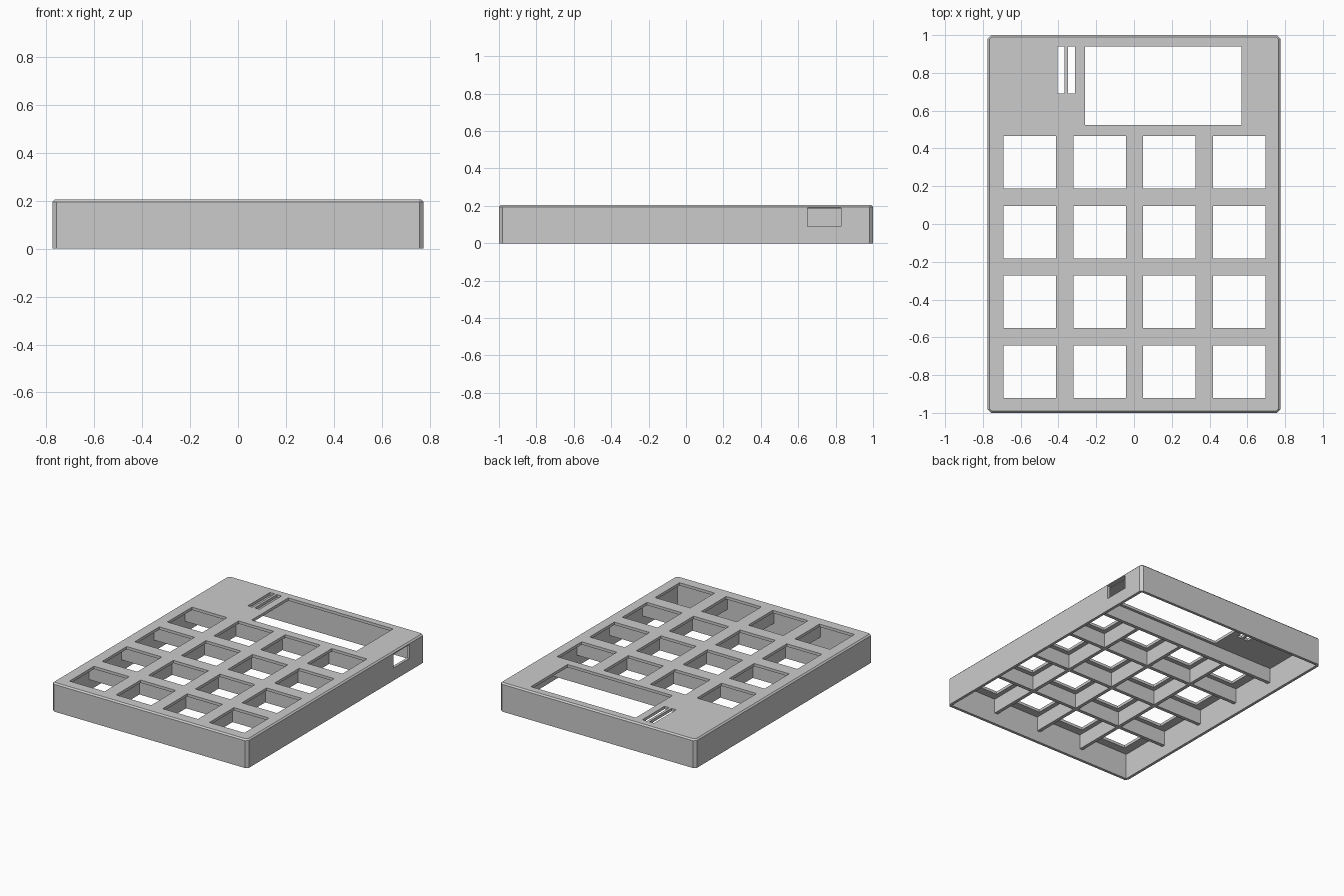
import bpy
import bmesh
from mathutils import Vector

if "Cube" in bpy.data.objects:
    bpy.data.objects.remove(bpy.data.objects["Cube"], do_unlink=True)

HALF_X, HALF_Y, HEIGHT = 0.775, 1.0, 0.205
WALL = 0.02
INNER_X, INNER_Y, CEILING = HALF_X - WALL, HALF_Y - WALL, HEIGHT - WALL
PITCH, KEY = 0.369, 0.278
RIB, RIB_BOTTOM = 0.025, 0.08

grey = bpy.data.materials.new("plain_grey")
grey.use_nodes = True
grey.diffuse_color = (0.6, 0.6, 0.6, 1)
grey.node_tree.nodes["Principled BSDF"].inputs["Base Color"].default_value = (0.6, 0.6, 0.6, 1)


def add_box(bm, low, high):
    low, high = Vector(low), Vector(high)
    verts = bmesh.ops.create_cube(bm, size=1)["verts"]
    for v in verts:
        v.co = (low + high) / 2 + v.co * (high - low)


def make_object(name, bm):
    bmesh.ops.recalc_face_normals(bm, faces=bm.faces)
    mesh = bpy.data.meshes.new(name)
    bm.to_mesh(mesh)
    bm.free()
    mesh.materials.append(grey)
    obj = bpy.data.objects.new(name, mesh)
    bpy.context.collection.objects.link(obj)
    return obj


def boxes(name, spans):
    bm = bmesh.new()
    for low, high in spans:
        add_box(bm, low, high)
    return make_object(name, bm)


def cut(target, cutter):
    cutter.hide_render = True
    mod = target.modifiers.new("cut", "BOOLEAN")
    mod.operation, mod.solver, mod.object = "DIFFERENCE", "EXACT", cutter
    graph = bpy.context.evaluated_depsgraph_get()
    mesh = bpy.data.meshes.new_from_object(target.evaluated_get(graph))
    target.modifiers.clear()
    target.data = mesh
    bpy.data.objects.remove(cutter, do_unlink=True)


# Outer block with chamfered corners and top rim
bm = bmesh.new()
add_box(bm, (-HALF_X, -HALF_Y, 0), (HALF_X, HALF_Y, HEIGHT))
upright = [e for e in bm.edges if abs(e.verts[0].co.z - e.verts[1].co.z) > 0.1]
bmesh.ops.bevel(bm, geom=upright, offset=0.018, segments=1, affect="EDGES")
rim = [e for e in bm.edges if all(v.co.z > HEIGHT - 0.001 for v in e.verts)]
bmesh.ops.bevel(bm, geom=rim, offset=0.01, segments=1, affect="EDGES")
case = make_object("case_shell", bm)

# Hollow underside
cut(case, boxes("cavity", [((-INNER_X, -INNER_Y, -0.1), (INNER_X, INNER_Y, CEILING))]))

# Key openings, display, slots and side port
openings = []
for col in range(4):
    for row in range(4):
        x, y = -0.69 + col * PITCH, -0.92 + row * PITCH
        openings.append(((x, y, 0.15), (x + KEY, y + KEY, 0.3)))
openings.append(((-0.26, 0.525, 0.15), (0.57, 0.94, 0.3)))
for x in (-0.405, -0.35):
    openings.append(((x, 0.69, 0.15), (x + 0.037, 0.94, 0.3)))
openings.append(((0.745, 0.65, 0.09), (0.85, 0.83, 0.188)))
cut(case, boxes("openings", openings))

# Ribs under the plate, between the keys
gap = PITCH - KEY
top = CEILING + 0.005
for i in range(1, 5):
    y = min(-0.92 + i * PITCH - gap / 2, 0.493)
    boxes(f"cross_rib_{i}", [((-INNER_X - 0.005, y - RIB / 2, RIB_BOTTOM),
                             (INNER_X + 0.005, y + RIB / 2, top))])
for i in range(1, 4):
    x = -0.69 + i * PITCH - gap / 2
    boxes(f"long_rib_{i}", [((x - RIB / 2, -INNER_Y - 0.005, RIB_BOTTOM),
                            (x + RIB / 2, 0.493, top))])
